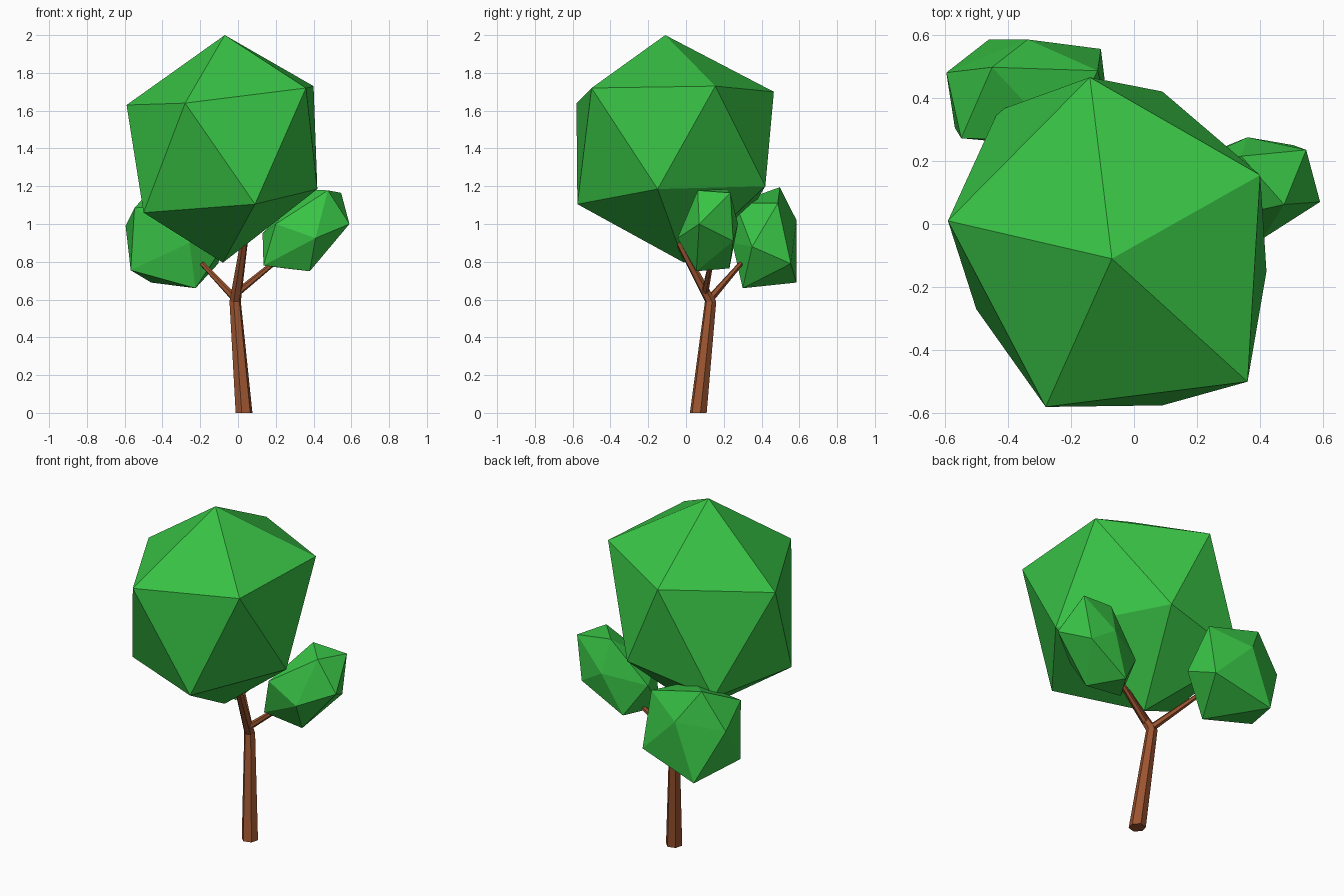
import bpy, bmesh, math
from mathutils import Vector


def material(name, rgb):
    m = bpy.data.materials.new(name)
    m.diffuse_color = (*rgb, 1)
    return m


BARK = material("bark", (0.33, 0.09, 0.03))
LEAF = material("leaf", (0.04, 0.55, 0.06))


def finish(bm, name, mat):
    bmesh.ops.recalc_face_normals(bm, faces=bm.faces)
    me = bpy.data.meshes.new(name)
    bm.to_mesh(me)
    bm.free()
    me.materials.append(mat)
    ob = bpy.data.objects.new(name, me)
    bpy.context.collection.objects.link(ob)


def crown(name, points):
    # Faceted foliage: a distorted icosahedron spanned by its 12 corners
    bm = bmesh.new()
    for p in points:
        bm.verts.new(p)
    bmesh.ops.convex_hull(bm, input=bm.verts)
    finish(bm, name, LEAF)


def limb(name, path, sides=6, level=False):
    # Tapered tube through (x, y, z, radius) stations
    bm = bmesh.new()
    pts = [Vector(p[:3]) for p in path]
    axis = Vector((0, 0, 1)) if level else (pts[-1] - pts[0]).normalized()
    u = (Vector((1, 0, 0)) - axis * axis.x).normalized()
    v = axis.cross(u)
    rings = []
    for p, (_, _, _, r) in zip(pts, path):
        ang = [2 * math.pi * (i + 0.25) / sides for i in range(sides)]
        rings.append([bm.verts.new(p + r * (math.cos(a) * u + math.sin(a) * v)) for a in ang])
    for a, b in zip(rings, rings[1:]):
        for i in range(sides):
            j = (i + 1) % sides
            bm.faces.new((a[i], a[j], b[j], b[i]))
    bm.faces.new(rings[0])
    bm.faces.new(rings[-1])
    finish(bm, name, BARK)


# Trunk, bending into the main bough
limb("trunk", [(0.032, 0.065, 0, 0.046), (-0.015, 0.13, 0.59, 0.031),
               (0.03, -0.03, 0.89, 0.021), (0.035, -0.045, 0.93, 0.02)], level=True)

# Side branches
limb("right_branch", [(-0.005, 0.10, 0.635, 0.019), (0.21, 0.135, 0.81, 0.013)])
limb("left_branch", [(-0.01, 0.125, 0.6, 0.021), (-0.19, 0.29, 0.79, 0.013)])

# Large central crown
crown("main_crown", [
    (-0.07, -0.11, 2.0),
    (-0.59, 0.01, 1.63), (-0.28, -0.58, 1.64), (0.36, -0.5, 1.72),
    (0.40, 0.155, 1.73), (-0.14, 0.465, 1.70),
    (-0.5, -0.27, 1.06), (0.09, -0.575, 1.105), (0.42, -0.15, 1.185),
    (0.09, 0.42, 1.20), (-0.43, 0.36, 1.10),
    (-0.08, -0.01, 0.795)])

# Small crown on the right branch
crown("right_crown", [
    (0.59, 0.07, 1.0), (0.38, 0.055, 0.75), (0.41, -0.045, 0.925),
    (0.476, 0.062, 1.178), (0.546, 0.235, 1.165), (0.505, 0.25, 0.91),
    (0.13, 0.17, 0.95), (0.34, 0.215, 1.185), (0.36, 0.275, 1.0),
    (0.25, 0.23, 0.765), (0.135, 0.05, 0.78), (0.2, 0.0, 1.0)])

# Small crown on the left branch
crown("left_crown", [
    (-0.45, 0.497, 1.195), (-0.595, 0.48, 0.99), (-0.115, 0.486, 1.11),
    (-0.105, 0.555, 0.79), (-0.225, 0.30, 0.66), (-0.08, 0.35, 0.88),
    (-0.568, 0.305, 0.755), (-0.548, 0.272, 1.085), (-0.46, 0.585, 0.69),
    (-0.23, 0.262, 1.11), (-0.337, 0.585, 1.02), (-0.257, 0.245, 0.90)])
